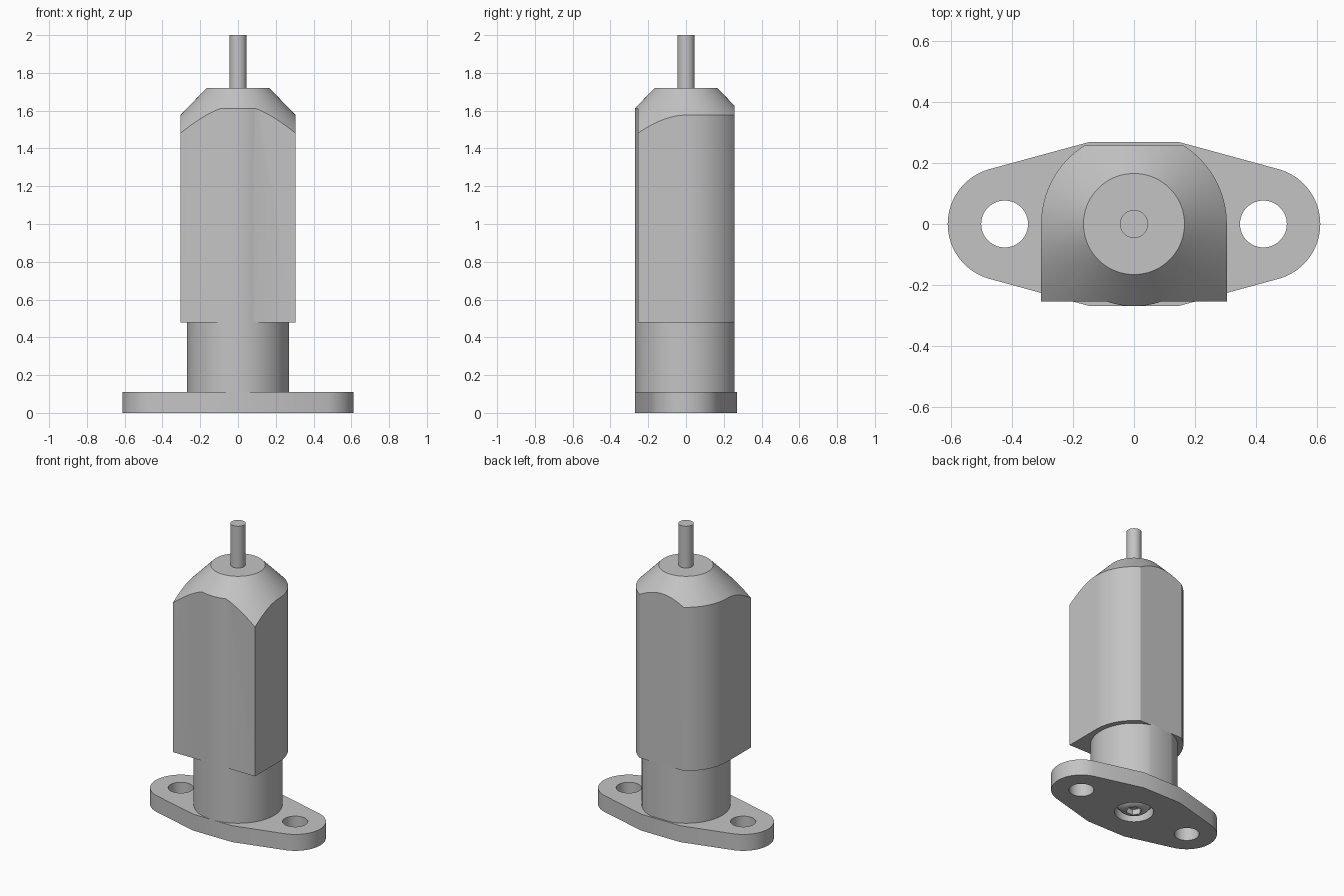
import bpy, bmesh, math
from math import cos, sin, radians, sqrt, asin, degrees

cube = bpy.data.objects.get("Cube")
if cube:
    bpy.data.objects.remove(cube, do_unlink=True)

metal = bpy.data.materials.new("light_grey_metal")
metal.use_nodes = True
colour = (0.55, 0.55, 0.55, 1)
metal.diffuse_color = colour
metal.node_tree.nodes["Principled BSDF"].inputs["Base Color"].default_value = colour


def arc(r, a0, a1, n=32, cx=0.0):
    """Points on an arc, angles in degrees."""
    steps = [radians(a0 + (a1 - a0) * i / n) for i in range(n + 1)]
    return [(cx + r * cos(a), r * sin(a)) for a in steps]


def finish(bm, name):
    bmesh.ops.remove_doubles(bm, verts=bm.verts, dist=1e-5)
    bmesh.ops.recalc_face_normals(bm, faces=bm.faces)
    mesh = bpy.data.meshes.new(name)
    bm.to_mesh(mesh)
    bm.free()
    mesh.materials.append(metal)
    obj = bpy.data.objects.new(name, mesh)
    bpy.context.collection.objects.link(obj)
    return obj


def prism(name, outline, z0, z1):
    """Extrude a flat outline from z0 to z1."""
    bm = bmesh.new()
    face = bm.faces.new([bm.verts.new((x, y, z0)) for x, y in outline])
    top = bmesh.ops.extrude_face_region(bm, geom=[face])["geom"]
    verts = [v for v in top if isinstance(v, bmesh.types.BMVert)]
    bmesh.ops.translate(bm, verts=verts, vec=(0, 0, z1 - z0))
    return finish(bm, name)


def lathe(name, profile, n=96):
    """Revolve (radius, z) points around the z axis."""
    bm = bmesh.new()
    verts = [bm.verts.new((r, 0, z)) for r, z in profile]
    edges = [bm.edges.new(pair) for pair in zip(verts, verts[1:])]
    bmesh.ops.spin(bm, geom=verts + edges, cent=(0, 0, 0), axis=(0, 0, 1),
                   angle=2 * math.pi, steps=n)
    return finish(bm, name)


def select_only(obj):
    bpy.ops.object.select_all(action='DESELECT')
    obj.select_set(True)
    bpy.context.view_layer.objects.active = obj


def boolean(obj, cutter, operation):
    cutter.hide_render = True
    mod = obj.modifiers.new("cut", 'BOOLEAN')
    mod.operation, mod.object, mod.solver = operation, cutter, 'EXACT'
    select_only(obj)
    bpy.ops.object.modifier_apply(modifier=mod.name)
    bpy.data.objects.remove(cutter, do_unlink=True)


def cylinder(name, r, z0, z1, cx=0.0, n=64):
    return prism(name, arc(r, 0, 360, n, cx)[:-1], z0, z1)


# Mounting flange: rounded ears joined by straight tapers to a wide middle
EAR_X, FLANGE_TOP = 0.425, 0.11
right_half = [(0.145, -0.27)] + arc(0.187, -75.3, 75.3, 40, EAR_X) + [(0.145, 0.27)]
flange = prism("mounting_flange", right_half + [(-x, -y) for x, y in right_half],
               0, FLANGE_TOP)
for side in (-1, 1):
    boolean(flange, cylinder("bolt_hole", 0.077, -0.1, 0.3, side * EAR_X), 'DIFFERENCE')
boolean(flange, cylinder("screw_recess", 0.12, -0.1, 0.06), 'DIFFERENCE')

# Round neck with a flat back
BACK, FRONT, NECK_R, BODY_R, BODY_Z = 0.258, -0.255, 0.27, 0.305, 0.478
flat = degrees(asin(BACK / NECK_R))
neck = prism("neck", arc(NECK_R, 180 - flat, 360 + flat, 80), FLANGE_TOP - 0.01, BODY_Z + 0.01)

# Body: square front with a slight round bulge, round sides, flat back
flat = degrees(asin(BACK / BODY_R))
bulge = degrees(asin(-FRONT / NECK_R))
outline = ([(-BODY_R, FRONT)] + arc(NECK_R, 180 + bulge, 360 - bulge, 16)
           + [(BODY_R, FRONT)] + arc(BODY_R, 0, flat) + arc(BODY_R, 180 - flat, 180))
body = prism("body", outline, BODY_Z, 1.9)

# Conical shoulder trimmed onto the top of the body
cone = lathe("shoulder_cone", [(0, 1.72), (0.166, 1.72), (0.566, 1.307), (0.566, 0.2), (0, 0.2)])
boolean(body, cone, 'INTERSECT')

# Plunger pin
pin = cylinder("plunger_pin", 0.046, 1.70, 2.0)

# Domed screw head with a hexagonal socket, set in the underside
screw = lathe("screw_head", [(0, 0.008), (0.055, 0.008), (0.075, 0.014), (0.09, 0.025),
                             (0.1, 0.04), (0.1, 0.065), (0, 0.065)], 48)
boolean(screw, cylinder("hex_socket", 0.05, -0.1, 0.045, n=6), 'DIFFERENCE')

for obj in (flange, neck, body, pin, screw):
    select_only(obj)
    bpy.ops.object.shade_smooth_by_angle(angle=radians(20))
bpy.ops.object.select_all(action='DESELECT')
